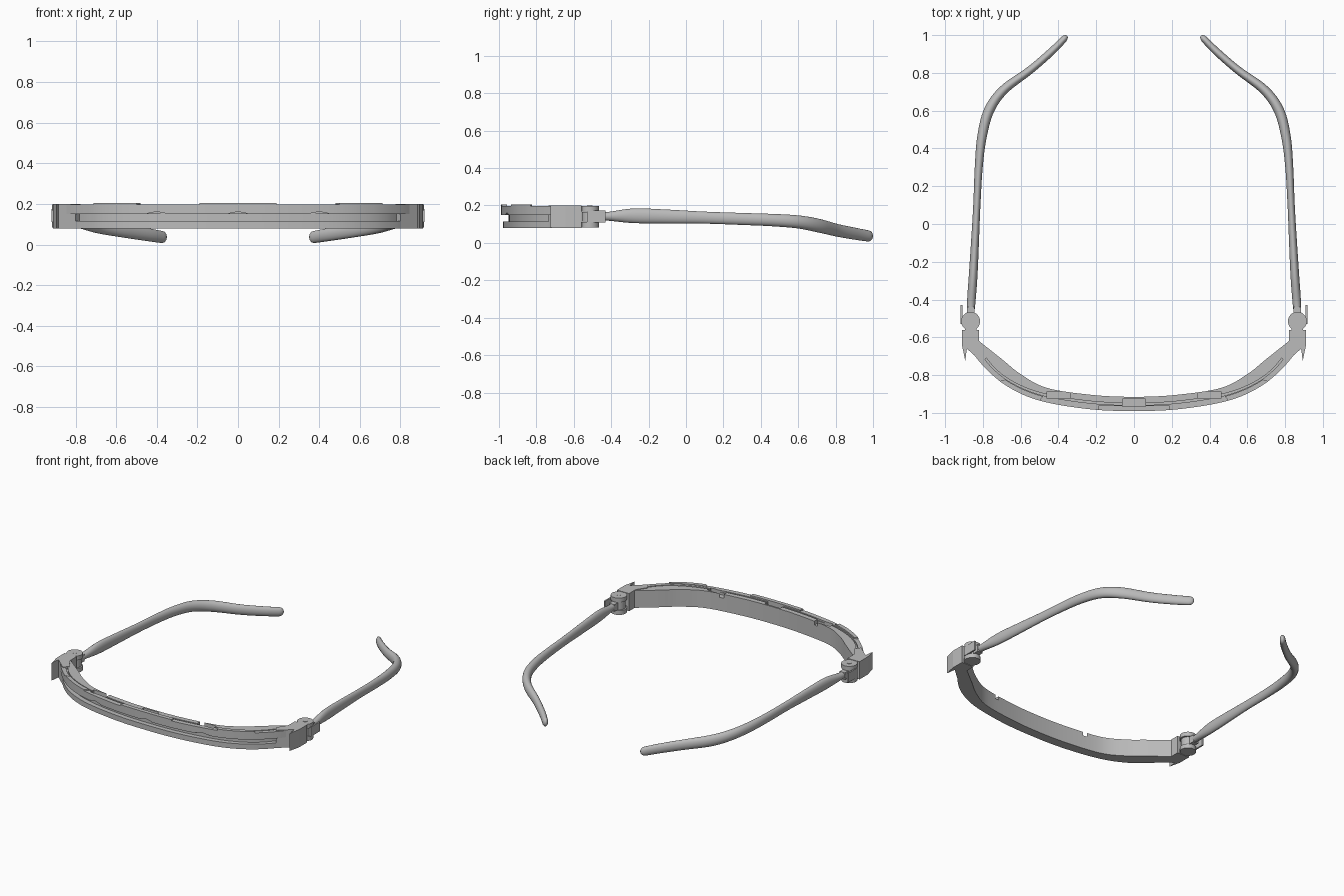
import bpy, bmesh, math
from mathutils import Vector

cube = bpy.data.objects.get("Cube")
if cube:
    bpy.data.objects.remove(cube)

grey = bpy.data.materials.new("mid_grey")
grey.use_nodes = True
grey.diffuse_color = (0.5, 0.5, 0.5, 1)
grey.node_tree.nodes["Principled BSDF"].inputs["Base Color"].default_value = (0.5, 0.5, 0.5, 1)


def spline(pts, t):
    """Catmull-Rom through pts, t from 0 to 1."""
    n = len(pts) - 1
    i = min(int(t * n), n - 1)
    u = t * n - i
    a, b, c, d = (Vector(pts[max(0, min(n, i + k))]) for k in (-1, 0, 1, 2))
    return 0.5 * (2 * b + (c - a) * u + (2 * a - 5 * b + 4 * c - d) * u ** 2
                  + (3 * b - a - 3 * c + d) * u ** 3)


def finish(bm, name, angle=None):
    bmesh.ops.recalc_face_normals(bm, faces=bm.faces)
    mesh = bpy.data.meshes.new(name)
    bm.to_mesh(mesh)
    bm.free()
    obj = bpy.data.objects.new(name, mesh)
    bpy.context.collection.objects.link(obj)
    mesh.materials.append(grey)
    if angle:
        bpy.ops.object.select_all(action='DESELECT')
        bpy.context.view_layer.objects.active = obj
        obj.select_set(True)
        bpy.ops.object.shade_smooth_by_angle(angle=math.radians(angle))
    return obj


def loft(name, rings, angle=35):
    """Skin a list of closed rings and cap both ends."""
    bm = bmesh.new()
    rows = [[bm.verts.new(p) for p in ring] for ring in rings]
    n = len(rows[0])
    for a, b in zip(rows, rows[1:]):
        for i in range(n):
            j = (i + 1) % n
            bm.faces.new((a[i], a[j], b[j], b[i]))
    bm.faces.new(rows[0])
    bm.faces.new(rows[-1])
    return finish(bm, name, angle)


def prism(name, outline, z0, z1, side=1, angle=None):
    """Extrude a plan outline between two heights."""
    return loft(name, [[(x * side, y, z) for x, y in outline] for z in (z0, z1)], angle)


def rect(x0, x1, y0, y1):
    return [(x0, y0), (x1, y0), (x1, y1), (x0, y1)]


def disc(x, y, r, n=32):
    return [(x + r * math.cos(i * math.tau / n), y + r * math.sin(i * math.tau / n)) for i in range(n)]


# Plan curves of the front band, centre to hinge
def whole(half):
    return [(-x, y) for x, y in reversed(half[1:])] + half

INNER = whole([(0, -.915), (.22, -.905), (.46, -.868), (.60, -.795), (.70, -.715), (.82, -.62)])
WALL = whole([(0, -.948), (.23, -.938), (.47, -.90), (.63, -.84), (.74, -.76), (.83, -.64)])
OUTER = whole([(0, -.99), (.24, -.98), (.50, -.935), (.67, -.86), (.79, -.76), (.88, -.65)])


def band(name, profile, t0=0.0, t1=1.0, steps=80):
    rings = []
    for k in range(steps + 1):
        t = t0 + (t1 - t0) * k / steps
        a, b, c = (spline(curve, t) for curve in (INNER, WALL, OUTER))
        ring = []
        for s, z in profile:
            p = a.lerp(b, s) if s <= 1 else b.lerp(c, s - 1)
            ring.append((p.x, p.y, z))
        rings.append(ring)
    return loft(name, rings, 30)


# Slotted channel section: rear wall, upper lip, lower lip, groove on top
front_band = band("front_band", [
    (0, .08), (1.75, .08), (1.75, .115), (1, .115), (1, .15), (2, .15),
    (2, .196), (1.25, .196), (1.25, .185), (1, .185), (1, .196), (0, .196)])

# Raised pads on the upper lip
PAD = [(1.35, .18), (2, .18), (2, .205), (1.35, .205)]
band("centre_pad", PAD, .42, .58, 16)
for label, t0, t1 in (("right_pad", .17, .30), ("left_pad", .70, .83)):
    band(label, PAD, t0, t1, 16)

# Clip recesses in the top and small lens-shaped notches under the lip
for x, y in ((-.4, -.905), (0, -.945), (.4, -.905)):
    recess = prism("recess_cutter", rect(x - .06, x + .06, y - .02, y + .018), .17, .25)
    notch = loft("notch_cutter", [[(x + u * .05, yy, .152 + v * .4) for u, v in disc(0, 0, 1, 4)]
                                  for yy in (y - .1, y - .02)], None)
    for v in notch.data.vertices:
        v.co.z = .152 + (v.co.z - .152) * .025
    for cutter in (recess, notch):
        cutter.hide_render = True
        cutter.hide_viewport = True
        mod = front_band.modifiers.new("cut", 'BOOLEAN')
        mod.operation = 'DIFFERENCE'
        mod.object = cutter

# Temple arm stations: centre x, y, z, width, height
ARM = [(.865, -.50, .142, .03, .04), (.862, -.42, .142, .044, .046), (.852, -.28, .145, .046, .078),
       (.842, -.10, .141, .042, .074), (.832, .10, .135, .038, .064), (.822, .30, .128, .042, .064),
       (.805, .46, .122, .05, .066), (.768, .60, .112, .054, .07), (.69, .71, .092, .05, .074),
       (.55, .815, .066, .042, .068), (.44, .91, .048, .04, .064), (.375, .975, .037, .036, .06)]

for side, label in ((1, "left"), (-1, "right")):
    # Arm, with a rounded tip
    rings = []
    steps = 72
    for k in range(steps + 1):
        t = k / steps
        x, y, z, w, h = tuple(spline([a[:3] for a in ARM], t)) + tuple(
            spline([(a[3], a[4], 0) for a in ARM], t))[:2]
        d = spline([a[:3] for a in ARM], min(1, t + .01)) - spline([a[:3] for a in ARM], max(0, t - .01))
        rings.append((Vector((x, y, z)), Vector((d.x, d.y, 0)).normalized(), w, h))
    p, d, w, h = rings[-1]
    for q in (.4, .7, .9, .98):
        f = math.sqrt(1 - q * q)
        rings.append((p + d * .03 * q, d, w * f, h * f))
    loft(label + "_temple_arm", [
        [((p.x + d.y * u * w / 2) * side, p.y - d.x * u * w / 2, p.z + v * h / 2) for u, v in disc(0, 0, 1, 20)]
        for p, d, w, h in rings], 50)

    # End block with forward-pointing outer fin
    prism(label + "_end_block", [(.91, -.56), (.91, -.645), (.893, -.72), (.885, -.66), (.80, -.735),
                                 (.775, -.70), (.82, -.63), (.82, -.56)], .08, .2, side)
    prism(label + "_end_fin", [(.91, -.56), (.91, -.645), (.893, -.725), (.884, -.65), (.884, -.56)],
          .081, .199, side)

    # Hinge: two fork knuckles, the arm knuckle, pin and stop tab
    for part, z0, z1 in (("upper", .168, .197), ("lower", .083, .112)):
        prism(f"{label}_{part}_knuckle", disc(.865, -.515, .05), z0, z1, side, 30)
        prism(f"{label}_{part}_fork", rect(.835, .895, -.57, -.515), z0, z1, side)
    prism(label + "_arm_knuckle", disc(.865, -.515, .042), .114, .166, side, 30)
    prism(label + "_arm_root", rect(.845, .885, -.515, -.44), .116, .164, side)
    prism(label + "_hinge_pin", disc(.865, -.515, .014, 16), .085, .199, side, 30)
    prism(label + "_tab_bridge", rect(.87, .915, -.53, -.505), .112, .17, side)
    prism(label + "_stop_tab", rect(.908, .918, -.53, -.43), .11, .174, side)
